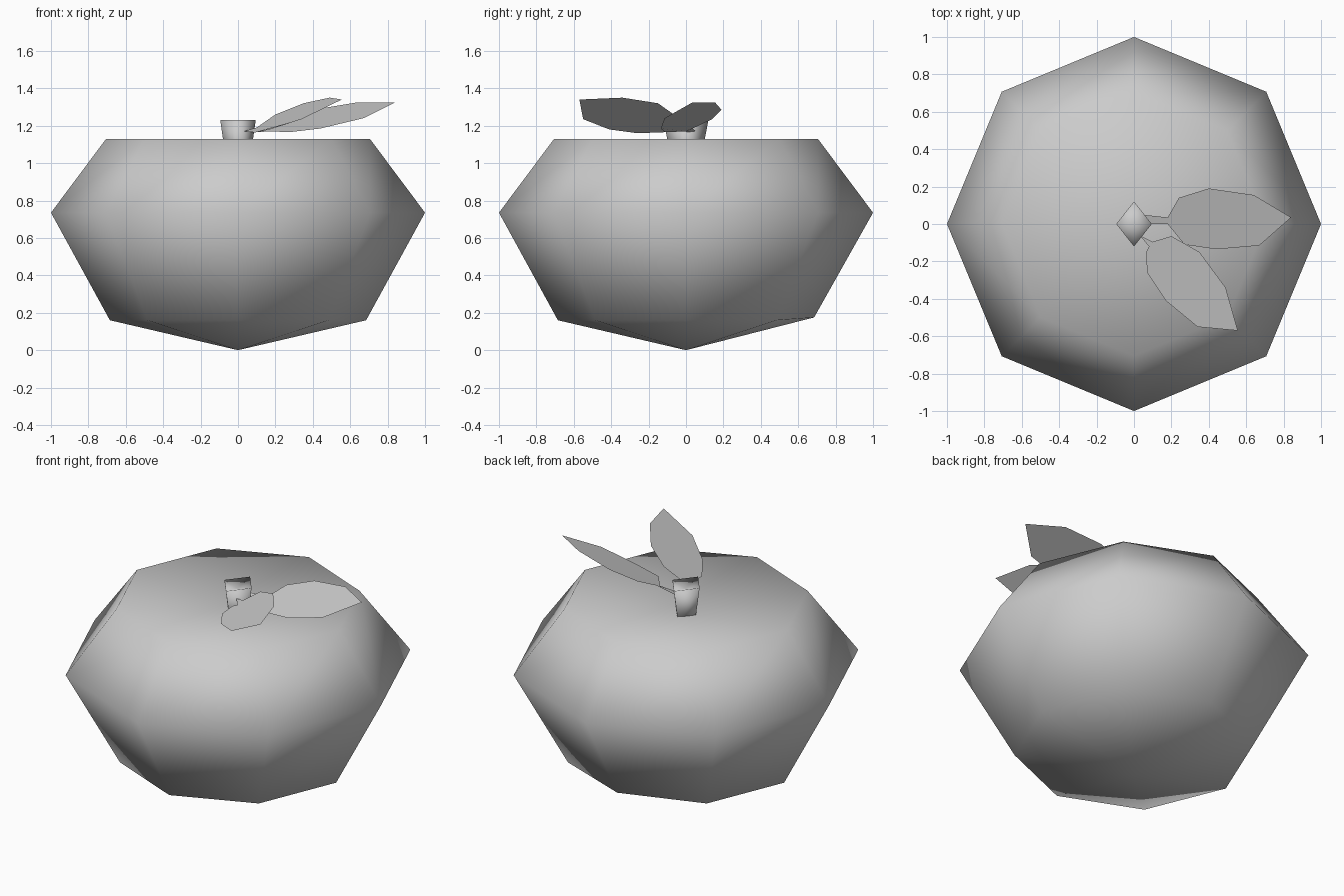
import bpy, math

if "Cube" in bpy.data.objects:
    bpy.data.objects.remove(bpy.data.objects["Cube"])

grey = bpy.data.materials.new("plain_grey")
grey.diffuse_color = (0.6, 0.6, 0.6, 1)
grey.use_nodes = True
grey.node_tree.nodes["Principled BSDF"].inputs["Base Color"].default_value = grey.diffuse_color


def make(name, verts, faces, smooth=True):
    mesh = bpy.data.meshes.new(name)
    mesh.from_pydata(verts, [], faces)
    mesh.materials.append(grey)
    for p in mesh.polygons:
        p.use_smooth = smooth
    obj = bpy.data.objects.new(name, mesh)
    bpy.context.collection.objects.link(obj)
    return obj


def lathe(name, bottom, rings, top, sides):
    """Stack of (x radius, y radius, z) rings closed by a pole at each end."""
    verts, faces = [], []
    for rx, ry, z in rings:
        for i in range(sides):
            a = 2 * math.pi * i / sides
            verts.append((rx * math.cos(a), ry * math.sin(a), z))
    verts += [(0, 0, bottom), (0, 0, top)]
    low, high = len(verts) - 2, len(verts) - 1
    last = (len(rings) - 1) * sides
    for i in range(sides):
        j = (i + 1) % sides
        faces.append((low, j, i))
        faces.append((last + i, last + j, high))
        for k in range(0, last, sides):
            faces.append((k + i, k + j, k + sides + j, k + sides + i))
    return make(name, verts, faces)


# Fruit body: eight sides, pointed base, shallow hollow on top
body = lathe("fruit_body", 0.0,
             [(0.685, 0.685, 0.16), (1, 1, 0.735), (0.705, 0.705, 1.13)],
             1.045, 8)
body.data.vertices[2].co.z = 0.175  # slightly raised back corner of the base

# Stem: four-sided, widening upward, with a sunken top
lathe("stem", 1.0, [(0.062, 0.075, 1.0), (0.095, 0.12, 1.23)], 1.2, 4)

# Leaves: thin single sheets, each tilted outward from the stem
make("right_leaf", [
    (0.04, 0.05, 1.17), (0.09, 0.0, 1.165), (0.18, 0.0, 1.17),
    (0.27, -0.11, 1.165), (0.44, -0.135, 1.185), (0.67, -0.115, 1.24),
    (0.84, 0.035, 1.325), (0.64, 0.155, 1.325), (0.40, 0.19, 1.285),
    (0.24, 0.14, 1.235), (0.18, 0.035, 1.185)], [tuple(range(11))], False)
make("front_leaf", [
    (0.03, -0.06, 1.17), (0.08, -0.12, 1.165), (0.065, -0.15, 1.165),
    (0.07, -0.26, 1.16), (0.17, -0.41, 1.18), (0.34, -0.55, 1.235),
    (0.555, -0.57, 1.34), (0.49, -0.34, 1.35), (0.35, -0.15, 1.32),
    (0.20, -0.065, 1.26), (0.10, -0.095, 1.19)], [tuple(range(11))], False)
